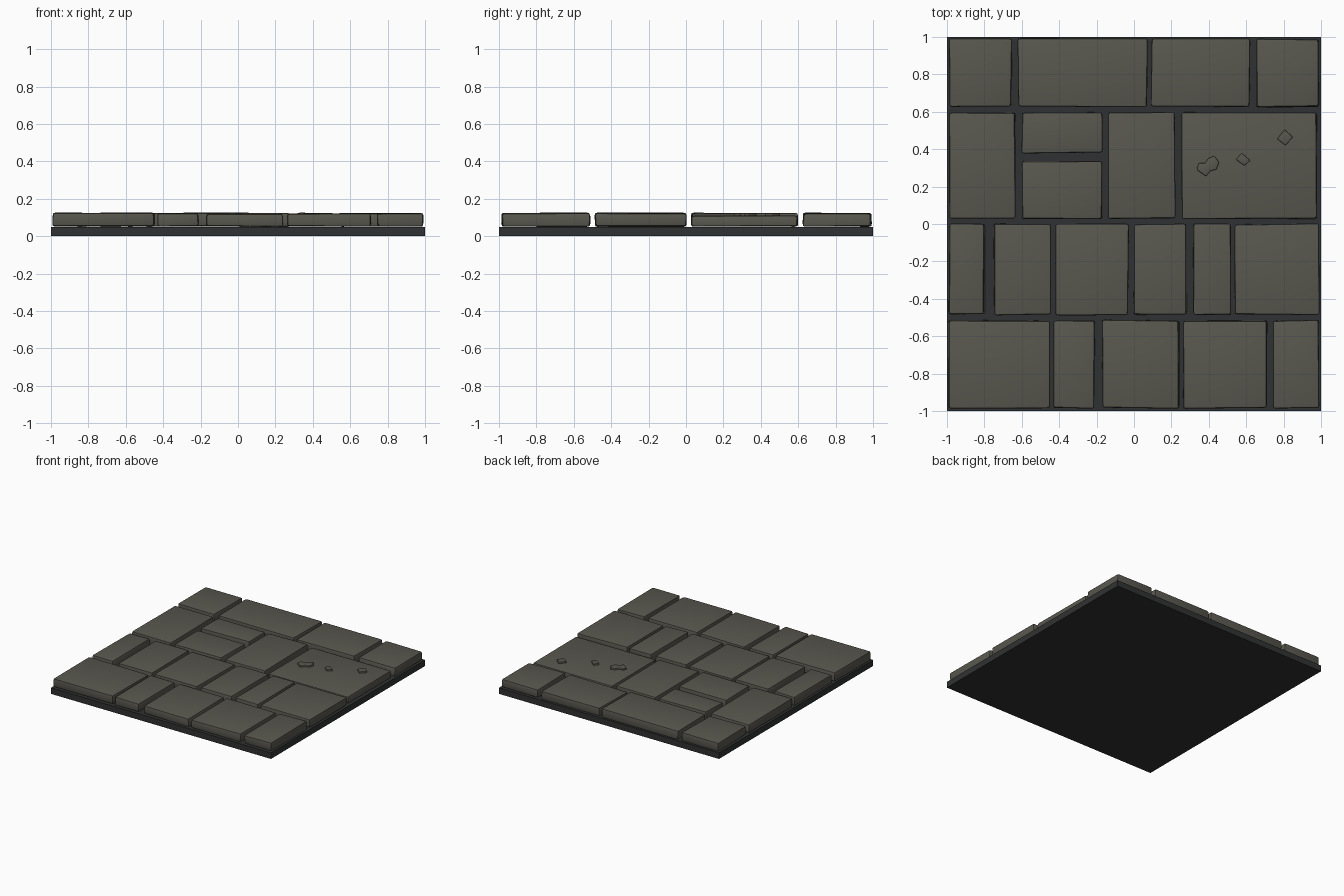
import bpy, bmesh, math, random
from mathutils import Vector

if "Cube" in bpy.data.objects:
    bpy.data.objects.remove(bpy.data.objects["Cube"])

random.seed(4)


def material(name, rgb):
    m = bpy.data.materials.new(name)
    m.diffuse_color = (*rgb, 1)
    m.use_nodes = True
    m.node_tree.nodes["Principled BSDF"].inputs["Base Color"].default_value = m.diffuse_color
    return m


STONE = material("grey stone", (0.098, 0.095, 0.077))
MORTAR = material("dark mortar", (0.030, 0.031, 0.032))


def finish(bm, name, mat, bevel=0, smooth=True):
    bmesh.ops.recalc_face_normals(bm, faces=bm.faces)
    if bevel:
        bmesh.ops.bevel(bm, geom=bm.edges[:], offset=bevel, segments=2,
                        profile=0.6, affect='EDGES')
    me = bpy.data.meshes.new(name)
    bm.to_mesh(me)
    bm.free()
    me.materials.append(mat)
    ob = bpy.data.objects.new(name, me)
    bpy.context.collection.objects.link(ob)
    if smooth:
        bpy.ops.object.select_all(action='DESELECT')
        ob.select_set(True)
        bpy.context.view_layer.objects.active = ob
        bpy.ops.object.shade_smooth_by_angle(angle=math.radians(40))
    return ob


def block(name, x0, x1, y0, y1, z0, z1, mat, bevel=0, jitter=0, smooth=True):
    bm = bmesh.new()
    bmesh.ops.create_cube(bm, size=1)
    for v in bm.verts:
        v.co = Vector((x0 if v.co.x < 0 else x1,
                       y0 if v.co.y < 0 else y1,
                       z0 if v.co.z < 0 else z1))
        # hand-cut irregularity
        v.co.x += random.uniform(-jitter, jitter)
        v.co.y += random.uniform(-jitter, jitter)
        v.co.z += random.uniform(-jitter, jitter) * 0.6
    return finish(bm, name, mat, bevel, smooth)


# mortar bed
block("mortar_bed", -1, 1, -1, 1, 0, 0.05, MORTAR, smooth=False)

# paving rows: (y0, y1, [(x0, x1), ...])
rows = [
    (-0.985, -0.515, [(-0.99, -0.45), (-0.43, -0.21), (-0.17, 0.24),
                      (0.265, 0.71), (0.745, 0.988)]),
    (-0.485, 0.0, [(-0.99, -0.80), (-0.75, -0.445), (-0.42, -0.03),
                   (0.0, 0.28), (0.315, 0.52), (0.54, 0.988)]),
    (0.03, 0.597, [(-0.99, -0.635), (-0.14, 0.22)]),
    (0.38, 0.597, [(-0.60, -0.17)]),
    (0.03, 0.335, [(-0.60, -0.17)]),
    (0.627, 0.99, [(-0.99, -0.655), (-0.62, 0.07), (0.092, 0.62),
                   (0.655, 0.988)]),
]
for r, (y0, y1, spans) in enumerate(rows):
    for c, (x0, x1) in enumerate(spans):
        block(f"paving_stone_{r}_{c}", x0, x1, y0, y1, 0.052,
              0.123 + random.uniform(-0.003, 0.002), STONE, 0.014, 0.004)

# large sunken slab that carries the pebbles
block("large_slab", 0.255, 0.977, 0.028, 0.595, 0.052, 0.111, STONE, 0.014, 0.003)


def pebble(name, outline):
    bm = bmesh.new()
    f = bm.faces.new([bm.verts.new((x, y, 0.10)) for x, y in outline])
    ext = bmesh.ops.extrude_face_region(bm, geom=[f])["geom"]
    for v in ext:
        if isinstance(v, bmesh.types.BMVert):
            v.co.z = 0.123
    finish(bm, name, STONE, 0.006)


# loose chips on the slab
pebble("stone_chip_large", [(0.335, 0.29), (0.385, 0.255), (0.41, 0.285), (0.44, 0.29),
                            (0.455, 0.33), (0.43, 0.365), (0.395, 0.35), (0.38, 0.325),
                            (0.345, 0.325)])
pebble("stone_chip_small", [(0.545, 0.345), (0.59, 0.312), (0.622, 0.34), (0.575, 0.38)])
pebble("stone_chip_square", [(0.765, 0.455), (0.81, 0.42), (0.85, 0.465), (0.805, 0.505)])
